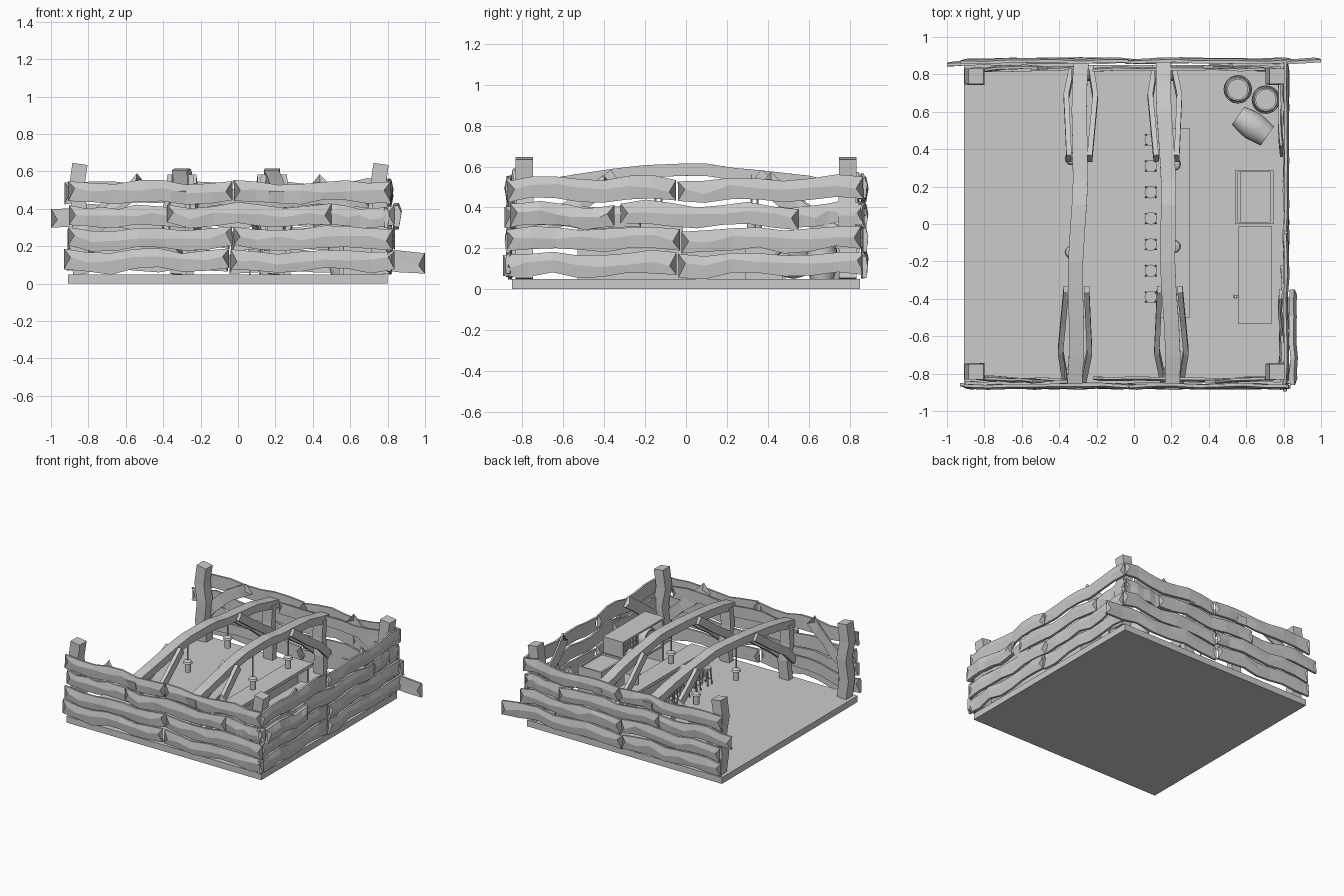
import bpy, bmesh, math, random
from mathutils import Vector, Matrix

if "Cube" in bpy.data.objects:
    bpy.data.objects.remove(bpy.data.objects["Cube"])

random.seed(4)
V = Vector


def finish(name, bm):
    bmesh.ops.recalc_face_normals(bm, faces=bm.faces)
    me = bpy.data.meshes.new(name)
    bm.to_mesh(me)
    bm.free()
    ob = bpy.data.objects.new(name, me)
    bpy.context.collection.objects.link(ob)
    return ob


def skin(name, rings):
    """Bridge equal rings of points and cap both ends."""
    bm = bmesh.new()
    vs = [[bm.verts.new(p) for p in r] for r in rings]
    n = len(rings[0])
    for a, b in zip(vs, vs[1:]):
        for i in range(n):
            bm.faces.new((a[i], a[(i + 1) % n], b[(i + 1) % n], b[i]))
    bm.faces.new(vs[0])
    bm.faces.new(vs[-1])
    return finish(name, bm)


def box(name, x0, x1, y0, y1, z0, z1):
    return skin(name, [[V((x, y0, z0)), V((x, y1, z0)), V((x, y1, z1)), V((x, y0, z1))] for x in (x0, x1)])


def plank(name, p0, p1, out, h=0.108, t=0.026, segs=7, wave=0.012):
    """Warped board with a raised ridge and split V ends."""
    p0, p1, out = V(p0), V(p1), V(out)
    d = (p1 - p0).normalized()
    up = d.cross(out)
    up = up if up.z > 0 else -up
    length = (p1 - p0).length
    rings = []
    for i in range(segs + 1):
        c = p0.lerp(p1, i / segs)
        u = c.x + c.y
        c = c + up * (wave * math.sin(u * 13) + random.uniform(-.005, .005)) + out * random.uniform(-.006, .006)
        a, b = h / 2 + random.uniform(-.009, .006), h / 2 + random.uniform(-.009, .006)
        notch = d * (.035 if i == 0 else -.035 if i == segs else 0)
        m = random.uniform(-.01, .02)
        rings.append([c - up * a, c - up * a + out * t * .7, c + up * m + out * t + notch,
                      c + up * b + out * t * .6, c + up * b, c + up * m + notch])
    return skin(name, rings)


def timber(name, pts, side, w, h):
    """Rectangular timber swept along a bent path."""
    pts, s = [V(p) for p in pts], V(side)
    rings = []
    for i, p in enumerate(pts):
        t = (pts[min(i + 1, len(pts) - 1)] - pts[max(i - 1, 0)]).normalized()
        a = (s - t * s.dot(t)).normalized()
        n = t.cross(a)
        rings.append([p + a * w / 2 * i1 + n * h / 2 * i2 for i1, i2 in ((-1, -1), (1, -1), (1, 1), (-1, 1))])
    return skin(name, rings)


def lathe(name, profile, loc, rot=None, n=16):
    """Round solid from (radius, height) pairs."""
    rings = [[V((r * math.cos(2 * math.pi * k / n), r * math.sin(2 * math.pi * k / n), z)) for k in range(n)]
             for r, z in profile]
    ob = skin(name, rings)
    ob.matrix_world = Matrix.Translation(loc) @ (rot or Matrix())
    ob.data.shade_smooth()
    ob.data.set_sharp_from_angle(angle=math.radians(35))
    return ob


# Floor slab
box("floor", -.91, .80, -.85, .85, 0, .05)

# Corner posts
for x in (-.86, .75):
    for sy in (-1, 1):
        pts = [(x + .02, .79, .05), (x, .79, .2), (x + .02, .785, .36), (x - .005, .79, .5), (x + .015, .79, .64)]
        timber("corner_post", [(a, b * sy, c) for a, b, c in pts], (1, 0, 0), .082, .085)

# Plank walls, four rows each on front, back and right
ROWS = (.12, .243, .362, .488)
walls = {
    "front": ((0, -1, 0), lambda u, z, o=0: (u, -.855 - o, z), -.93, .84),
    "back": ((0, 1, 0), lambda u, z, o=0: (u, .86 + o, z), -.93, .84),
    "right": ((1, 0, 0), lambda u, z, o=0: (.80 + o, u, z), -.90, .88),
}
for wname, (out, at, lo, hi) in walls.items():
    for r, z in enumerate(ROWS):
        name = wname + "_wall_plank"
        a, b = lo + random.uniform(-.01, .03), hi - random.uniform(0, .03)
        if r == 2:
            mid = (-.38, .5) if wname != "right" else (-.32, .55)
            plank(name, at(mid[0], z + .004), at(mid[1], z - .002), out)
            if wname == "back":
                a = -1.0
            plank(name, at(a, z, -.015), at(mid[0] + .1, z - .01, -.015), out)
            plank(name, at(mid[1] - .1, z, -.015), at(b, z, -.015), out)
        else:
            j = -.04 + random.uniform(-.015, .015)
            if wname == "back" and r == 0:
                b = 1.0
            plank(name, at(a, z), at(j - .004, z + .004), out)
            plank(name, at(j + .004, z - .003), at(b, z + .003), out)
# Loose board on the outside of the right wall
plank("loose_board", (.832, -.86, .365), (.832, -.35, .36), (1, 0, 0), t=.04)

# Inner diagonal boards nailed over the walls
for sy in (-1, 1):
    plank("diagonal_board", (-.86, sy * .815, .25), (-.50, sy * .83, .54), (0, sy, 0), .09, .022, 5)
    plank("diagonal_board", (.76, sy * .815, .25), (.40, sy * .83, .54), (0, sy, 0), .09, .022, 5)
    plank("inner_rail", (-.80, sy * .815, .16), (-.30, sy * .825, .20), (0, sy, 0), .09, .022, 5)
    plank("inner_rail", (-.22, sy * .82, .45), (.70, sy * .82, .46), (0, sy, 0), .09, .022, 7)
    plank("side_diagonal_board", (.775, sy * .78, .22), (.775, sy * .38, .53), (1, 0, 0), .09, .022, 5)

# Two arched roof beams with end posts and paired bent braces
for xf, xb in ((-.32, -.28), (.205, .16)):
    def bx(y):
        return xf + (xb - xf) * (y + .88) / 1.76
    arch = [(-.88, .465), (-.7, .505), (-.52, .535), (-.35, .56), (-.2, .577), (0, .585), (.1, .584),
            (.22, .565), (.4, .548), (.6, .525), (.75, .49), (.885, .465)]
    timber("roof_beam", [(bx(y) + .008 * math.sin(y * 7), y, z) for y, z in arch], (1, 0, 0), .08, .06)
    for sy in (-1, 1):
        x = bx(.8 * sy)
        timber("beam_post", [(x, .8 * sy, .05), (x + .01, .79 * sy, .2), (x - .01, .80 * sy, .34),
                             (x, .8 * sy, .48)], (1, 0, 0), .085, .05)
        for sx in (-1, 1):
            pts = [(.05, .83, .20), (.078, .68, .33), (.068, .54, .42), (.055, .35, .56)]
            timber("beam_brace", [(bx(y * sy) + dx * sx, y * sy, z) for dx, y, z in pts], (1, 0, 0), .028, .06)

# Lanterns hanging below the beams
for x, y in ((-.335, .35), (-.335, -.15), (.215, .32), (.215, -.12)):
    lathe("lantern_rod", [(.006, .36), (.006, .56)], (x, y, 0), n=6)
    lathe("lantern", [(.022, .29), (.022, .36), (.036, .362), (.03, .375), (.008, .385)], (x, y, 0), n=12)

# Bar counter
box("counter_top", .145, .30, -.50, .51, .25, .275)
box("counter_front", .175, .195, -.48, .49, .05, .25)
for y in (-.48, .47):
    box("counter_end", .175, .28, y, y + .02, .05, .25)

# Row of bar stools
for i in range(7):
    y = .45 - .14 * i
    lathe("stool_seat", [(.033, .17), (.033, .185)], (.09, y, 0))
    for sx in (-1, 1):
        for sy in (-1, 1):
            timber("stool_leg", [(.09 + sx * .026, y + sy * .026, .05), (.09 + sx * .018, y + sy * .018, .172)],
                   (1, 0, 0), .008, .008)
    for s in (-1, 1):
        box("stool_rung", .066, .114, y + s * .023 - .003, y + s * .023 + .003, .085, .092)

# Tall cabinet with a lattice shelf and a keg end
box("cabinet_top", .56, .735, -.535, -.01, .385, .40)
box("cabinet_back", .715, .735, -.53, -.015, .05, .385)
for y in (-.53, -.215, -.03):
    box("cabinet_side", .565, .72, y, y + .015, .05, .385)
box("cabinet_shelf", .565, .72, -.53, -.015, .17, .185)
for k in range(5):
    z = .21 + k * .035
    box("lattice_rail", .562, .572, -.21, -.02, z, z + .007)
    y = -.185 + k * .035
    box("lattice_bar", .562, .572, y, y + .007, .185, .385)
TO_FRONT = Matrix.Rotation(-math.pi / 2, 4, 'Y')
lathe("keg", [(.08, -.07), (.095, 0), (.08, .07), (.068, .07), (.068, .06)], (.64, -.37, .285), TO_FRONT)
box("keg_tap", .53, .58, -.395, -.383, .235, .25)
box("keg_tap_handle", .538, .548, -.398, -.38, .25, .27)

# Low open chest
for x0, x1, y0, y1 in ((.54, .555, 0, .29), (.73, .745, 0, .29), (.555, .73, 0, .012), (.555, .73, .278, .29)):
    box("chest_wall", x0, x1, y0, y1, .05, .28)
box("chest_lid", .567, .73, .012, .278, .24, .265)

# Barrels: two standing, one lying on its side
BARREL = [(.058, 0), (.07, .05), (.076, .095), (.07, .14), (.062, .19), (.053, .19), (.053, .175)]
for x, y in ((.555, .72), (.705, .665)):
    lathe("barrel", BARREL, (x, y, .05), n=20)
    for z in (.05, .14):
        lathe("barrel_hoop", [(.0735, z - .008), (.0735, z + .008)], (x, y, .05), n=20)
direction = V((.79, -.55, 0)).normalized()
lay = direction.to_track_quat('Z', 'Y').to_matrix().to_4x4()
lathe("lying_barrel", BARREL, V((.635, .525, .127)) - direction * .095, lay, 20)
